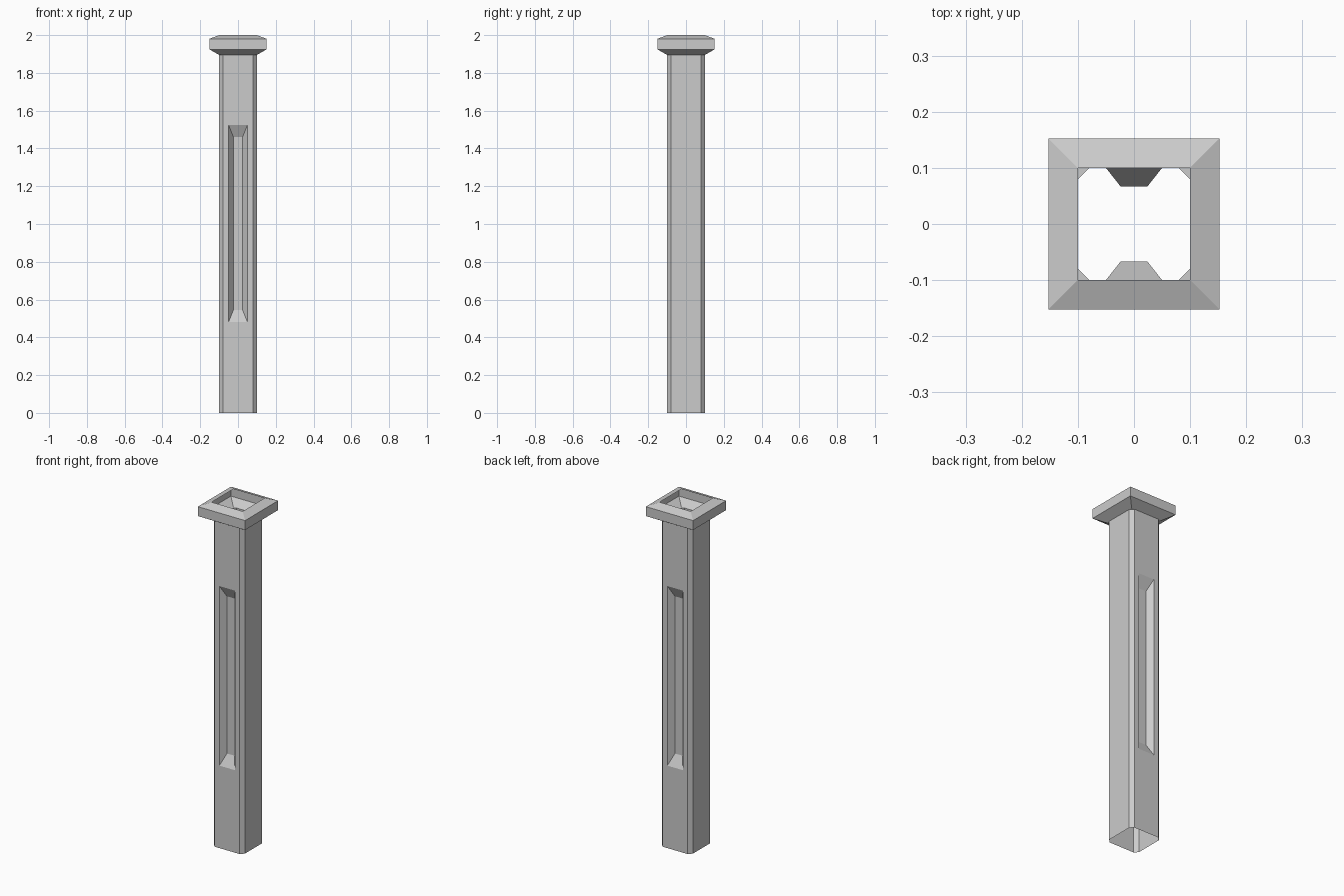
import bpy, bmesh

if "Cube" in bpy.data.objects:
    bpy.data.objects.remove(bpy.data.objects["Cube"])

H, C, TOP = 0.1, 0.02, 1.895   # shaft half width, corner chamfer, shaft height


def finish(name, bm):
    bmesh.ops.remove_doubles(bm, verts=bm.verts, dist=0.0005)
    bmesh.ops.recalc_face_normals(bm, faces=bm.faces)
    mesh = bpy.data.meshes.new(name)
    bm.to_mesh(mesh)
    bm.free()
    obj = bpy.data.objects.new(name, mesh)
    bpy.context.collection.objects.link(obj)
    return obj


def bridge(bm, a, b):
    for i in range(4):
        j = (i + 1) % 4
        bm.faces.new((a[i], a[j], b[j], b[i]))


def panel_rect(bm, half, z0, z1, y):
    pts = ((-half, z0), (half, z0), (half, z1), (-half, z1))
    return [bm.verts.new((x, y, z)) for x, z in pts]


def wall(bm, p, q):
    pts = (p + (0,), q + (0,), q + (TOP,), p + (TOP,))
    bm.faces.new([bm.verts.new(c) for c in pts])


# Hollow chamfered shaft with a sunken panel on front and back
bm = bmesh.new()
k = H - C
for s in (-1, 1):
    face = panel_rect(bm, k, 0, TOP, s * H)
    rim = panel_rect(bm, 0.05, 0.48, 1.525, s * H)
    floor = panel_rect(bm, 0.024, 0.545, 1.46, s * 0.067)
    bridge(bm, face, rim)
    bridge(bm, rim, floor)
    bm.faces.new(floor)
    wall(bm, (s * H, -k), (s * H, k))
    for t in (-1, 1):
        wall(bm, (s * H, t * k), (s * k, t * H))
finish("post_shaft", bm)

# Open square cap flaring out from the shaft and sloping in at the top
bm = bmesh.new()
rings = []
for half, z in ((H, TOP), (0.152, 1.925), (0.152, 1.98), (0.1, 2.0)):
    rings.append([bm.verts.new((x * half, y * half, z))
                  for x, y in ((-1, -1), (1, -1), (1, 1), (-1, 1))])
for a, b in zip(rings, rings[1:]):
    bridge(bm, a, b)
# Small corner pieces closing the gap over the shaft chamfers
for v in rings[0]:
    x, y, z = v.co
    sx, sy = (1 if x > 0 else -1), (1 if y > 0 else -1)
    bm.faces.new((v, bm.verts.new((sx * k, y, z)), bm.verts.new((x, sy * k, z))))
finish("post_cap", bm)
